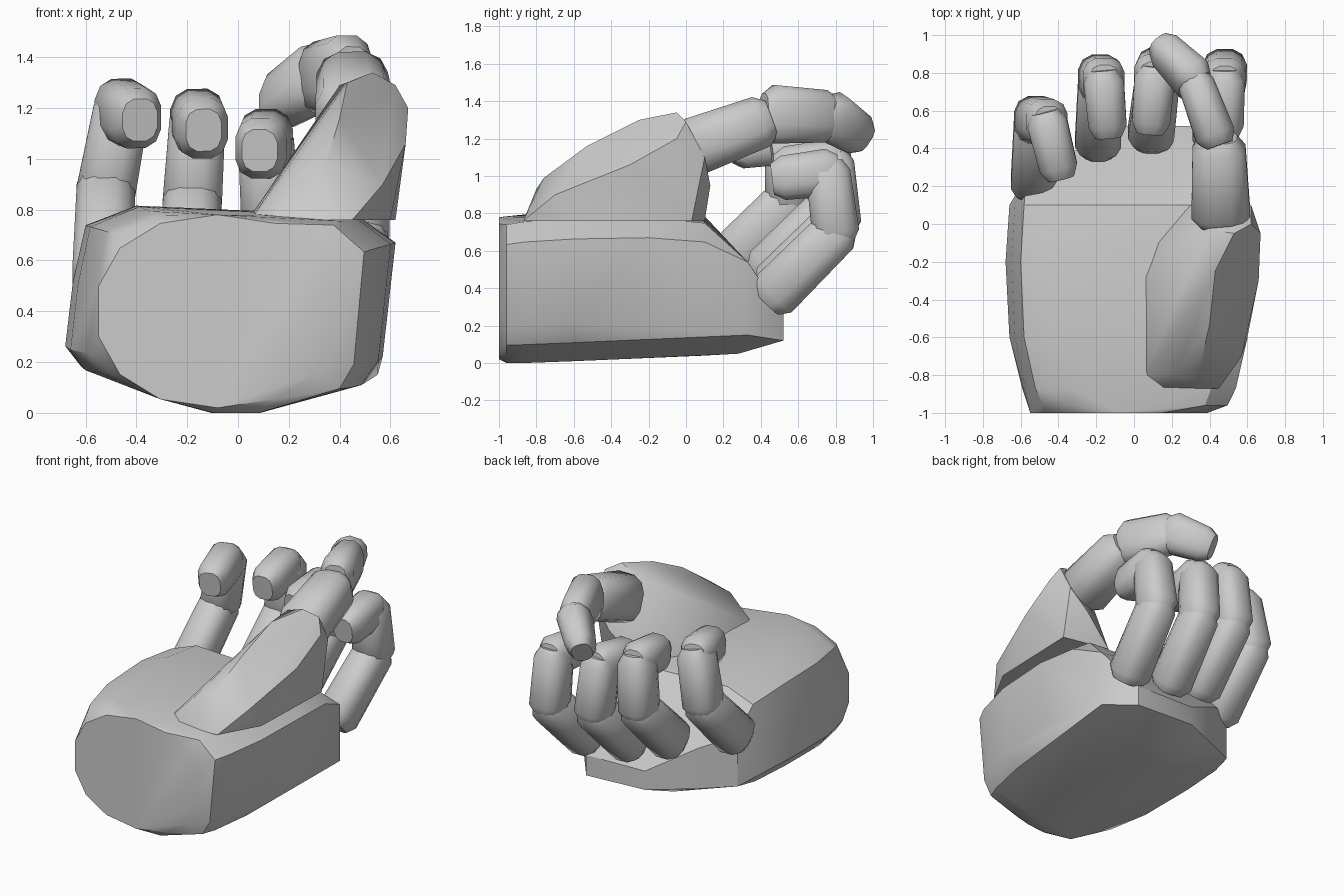
import bpy
import bmesh
from math import radians, cos, sin, pi, copysign
from mathutils import Vector

if "Cube" in bpy.data.objects:
    bpy.data.objects.remove(bpy.data.objects["Cube"], do_unlink=True)

grey_colour = (0.6, 0.6, 0.6, 1)
grey = bpy.data.materials.new("plain_grey")
grey.use_nodes = True
grey.diffuse_color = grey_colour
grey.node_tree.nodes["Principled BSDF"].inputs["Base Color"].default_value = grey_colour


def hull(name, points, sharp_angle):
    """Convex block wrapped around a set of points, smooth below the sharp angle."""
    bm = bmesh.new()
    for point in points:
        bm.verts.new(point)
    bmesh.ops.convex_hull(bm, input=bm.verts[:])
    loose = [vert for vert in bm.verts if not vert.link_faces]
    bmesh.ops.delete(bm, geom=loose, context='VERTS')
    bmesh.ops.recalc_face_normals(bm, faces=bm.faces[:])
    mesh = bpy.data.meshes.new(name)
    bm.to_mesh(mesh)
    bm.free()
    mesh.materials.append(grey)
    block = bpy.data.objects.new(name, mesh)
    bpy.context.collection.objects.link(block)
    bpy.ops.object.select_all(action='DESELECT')
    block.select_set(True)
    bpy.context.view_layer.objects.active = block
    bpy.ops.object.shade_smooth_by_angle(angle=radians(sharp_angle))


def ring(centre, side, up, count, squareness):
    """Rounded-square cross-section spanned by two half-axis vectors."""
    def bulge(value):
        return copysign(abs(value) ** squareness, value)
    angles = [(step + 0.5) * 2 * pi / count for step in range(count)]
    return [centre + side * bulge(cos(angle)) + up * bulge(sin(angle)) for angle in angles]


def phalanx(name, start, end, width, height, taper=0.94, cap=0.06):
    """Rounded finger block between two joints, with chamfered ends."""
    start, end = Vector(start), Vector(end)
    axis = (end - start).normalized()
    side = Vector((1, 0, 0))
    side = (side - axis * side.dot(axis)).normalized() * width
    up = side.normalized().cross(axis) * height
    stations = [(start - axis * cap, 0.7), (start, 1),
                (end, taper), (end + axis * cap, 0.7 * taper)]
    points = []
    for centre, scale in stations:
        points += ring(centre, side * scale, up * scale, 12, 0.75)
    hull(name, points, 48)


# Palm: oval wrist face, then a lopsided outline repeated along the hand
outline = [(-0.12, 0), (0.1, 0), (0.5, 0.1), (0.57, 0.2), (0.62, 0.66), (0.47, 0.77),
           (-0.4, 0.81), (-0.6, 0.73), (-0.65, 0.5), (-0.68, 0.24), (-0.62, 0.16)]
palm_points = ring(Vector((-0.08, -1, 0.4)), Vector((0.48, 0, 0)), Vector((0, 0, 0.38)), 14, 0.9)
for y, width, bottom, top in [(-0.96, 0.8, 0, 0.96), (-0.87, 0.87, 0, 0.98),
                              (-0.6, 0.97, 0.01, 1), (-0.2, 1, 0.03, 1), (0.1, 0.97, 0.04, 0.96)]:
    palm_points += [Vector((x * width, y, bottom + z * (top - bottom))) for x, z in outline]

# Knuckle ridge, with the underside rising towards it
for x, y, low, high in [(-0.57, 0.25, 0.2, 0.55), (-0.35, 0.37, 0.17, 0.45), (-0.05, 0.52, 0.14, 0.27),
                        (0.4, 0.52, 0.12, 0.26), (0.55, 0.33, 0.15, 0.54)]:
    palm_points += [Vector((x, y, low)), Vector((x, y, high))]
palm_points += [Vector((x, 0.28, 0.05)) for x in (-0.1, 0.15)]
hull("palm", palm_points, 30)

# Fleshy thumb base: flat footprint on the palm, then the raised back
footprint = [(0.15, -0.87), (0.45, -0.87), (0.05, -0.8), (0.04, -0.3), (0.12, -0.1),
             (0.3, 0.1), (0.6, -0.6), (0.62, 0.03)]
ridge = [(0.22, -0.8, 0.93), (0.35, -0.76, 0.99), (0.4, -0.53, 1.16), (0.43, -0.25, 1.3),
         (0.4, -0.03, 1.29), (0.53, -0.05, 1.34), (0.62, 0, 1.29), (0.67, -0.05, 1.2),
         (0.66, -0.3, 1.06), (0.57, -0.7, 0.9), (0.62, 0.1, 1.1), (0.5, 0.13, 0.95)]
hull("thumb_base", [(x, y, 0.76) for x, y in footprint] + ridge, 35)

# Thumb bending across the fingers
phalanx("thumb_lower", (0.46, 0.05, 1.16), (0.45, 0.4, 1.29), 0.16, 0.16, 0.9)
phalanx("thumb_middle", (0.43, 0.47, 1.33), (0.33, 0.74, 1.32), 0.11, 0.16, 0.9)
phalanx("thumb_tip", (0.31, 0.77, 1.32), (0.17, 0.91, 1.23), 0.11, 0.14, 0.85)

# Curled fingers: middle joint, slant of the lower part, lean and setback towards the tip
fingers = {
    "little_finger": ((-0.52, 0.55, 0.87), 0.01, 0.06, 0.01),
    "ring_finger": ((-0.18, 0.77, 0.83), 0.01, 0.02, 0.01),
    "middle_finger": ((0.13, 0.81, 0.75), 0.04, -0.02, 0.03),
    "index_finger": ((0.48, 0.8, 0.7), 0.05, 0, 0.04),
}
for name, (joint, slant, lean, setback) in fingers.items():
    middle = Vector(joint)
    knuckle = middle - Vector((slant, 0.33, 0.33))
    bend = middle + Vector((lean, -setback, 0.32))
    tip = bend + Vector((lean, -0.24, -0.03))
    phalanx(name + "_lower", knuckle, middle, 0.125, 0.14)
    phalanx(name + "_middle", middle, bend, 0.12, 0.13)
    phalanx(name + "_tip", bend, tip, 0.11, 0.13)
